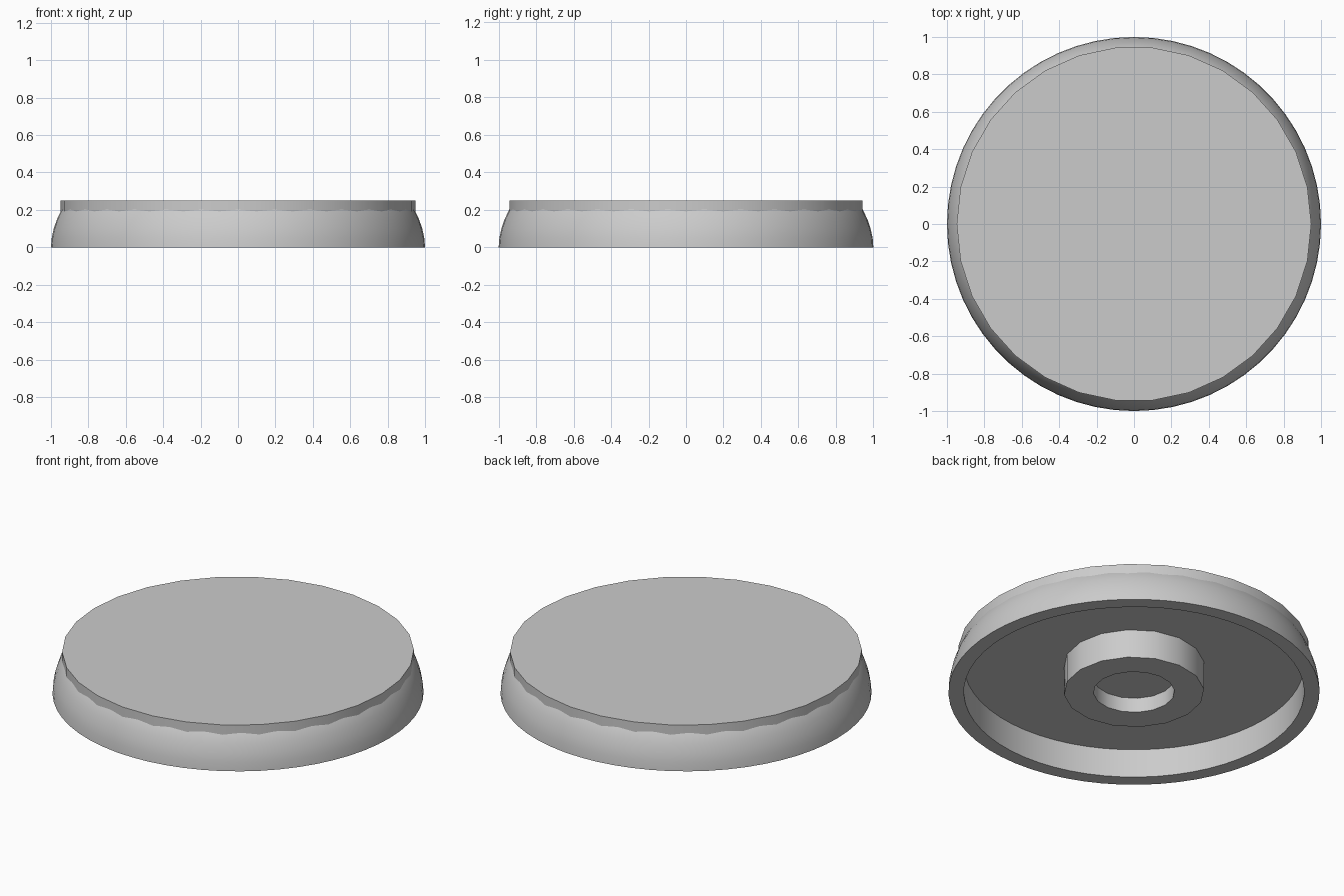
import bpy, bmesh, math

cube = bpy.data.objects.get("Cube")
if cube:
    bpy.data.objects.remove(cube)

grey = bpy.data.materials.new("plain_grey")
grey.use_nodes = True
colour = (0.6, 0.6, 0.6, 1)
grey.diffuse_color = colour
grey.node_tree.nodes["Principled BSDF"].inputs["Base Color"].default_value = colour


def lathe(name, profile, sides, closed=False):
    """Spin a (radius, height) profile about z; radius 0 makes a pole."""
    bm = bmesh.new()
    rings = []
    for r, z in profile:
        if r == 0:
            rings.append([bm.verts.new((0, 0, z))] * sides)
        else:
            angles = [math.tau * i / sides for i in range(sides)]
            rings.append([bm.verts.new((r * math.cos(a), r * math.sin(a), z)) for a in angles])
    pairs = list(zip(rings, rings[1:]))
    if closed:
        pairs.append((rings[-1], rings[0]))
    for low, high in pairs:
        for i in range(sides):
            j = (i + 1) % sides
            corners = list(dict.fromkeys((low[i], low[j], high[j], high[i])))
            bm.faces.new(corners)
    # Merge the flat triangle fans into single caps
    bmesh.ops.dissolve_limit(bm, angle_limit=0.001, verts=bm.verts, edges=bm.edges)
    bmesh.ops.recalc_face_normals(bm, faces=bm.faces)
    mesh = bpy.data.meshes.new(name)
    bm.to_mesh(mesh)
    bm.free()
    mesh.materials.append(grey)
    obj = bpy.data.objects.new(name, mesh)
    bpy.context.collection.objects.link(obj)
    bpy.ops.object.select_all(action="DESELECT")
    obj.select_set(True)
    bpy.context.view_layer.objects.active = obj
    bpy.ops.object.shade_smooth_by_angle(angle=math.radians(35))
    return obj


# Flat faceted top plate, whose underside is the ceiling of the hollow
lathe("top_plate", [(0, 0.17), (0.948, 0.17), (0.948, 0.25), (0, 0.25)], 30)

# Rounded skirt around the plate, open underneath
lathe("skirt", [(0.917, 0), (1, 0), (0.996, 0.05), (0.985, 0.1), (0.968, 0.15),
                (0.944, 0.2), (0.917, 0.235)], 60, closed=True)

# Central boss below with a blind socket
lathe("socket_boss", [(0, 0.087), (0.219, 0.087), (0.219, 0), (0.378, 0),
                      (0.378, 0.18), (0, 0.18)], 16)
